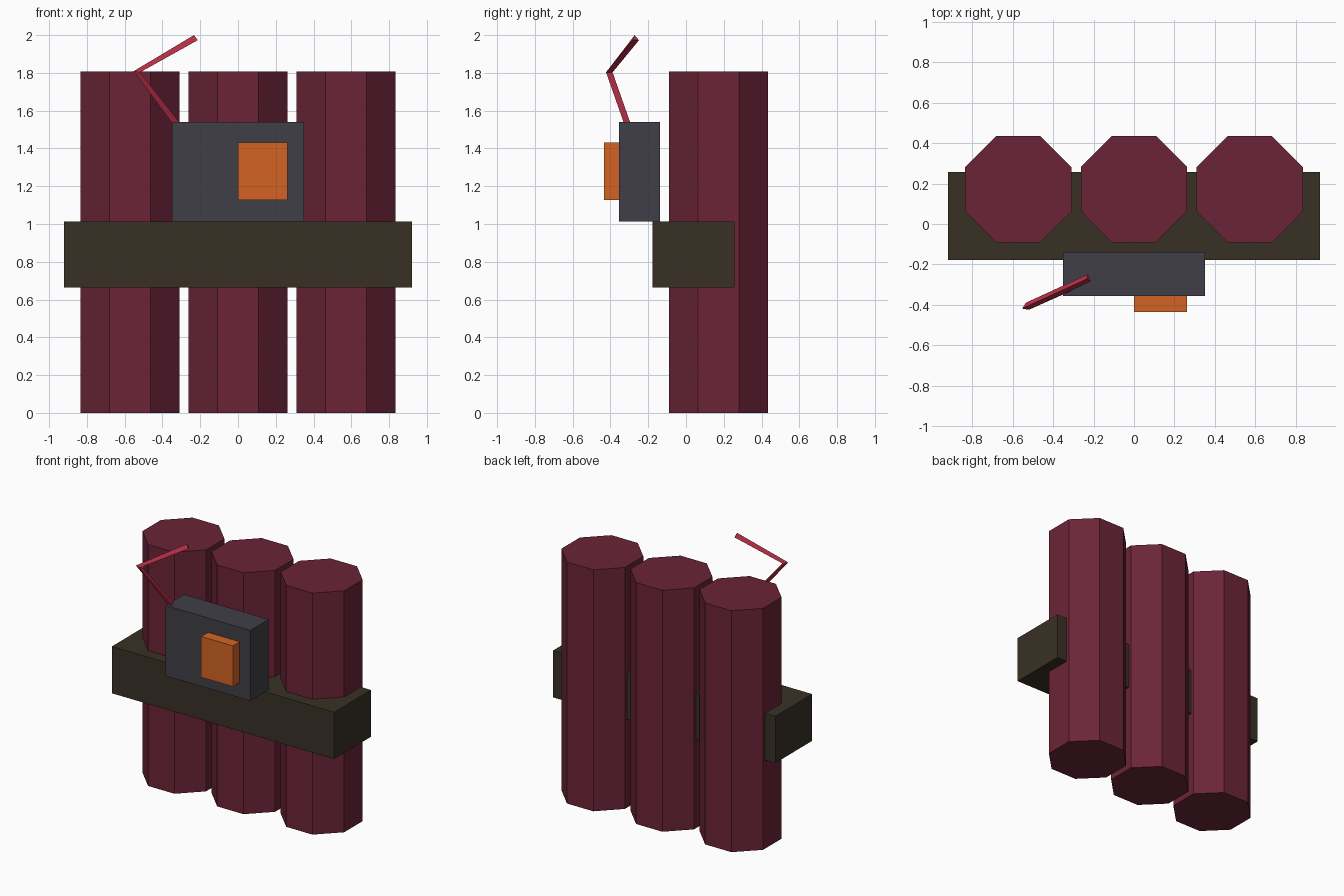
import bpy, bmesh, math
from mathutils import Vector

if "Cube" in bpy.data.objects:
    bpy.data.objects.remove(bpy.data.objects["Cube"])


def material(name, hex_code):
    def lin(c):
        c /= 255
        return c / 12.92 if c <= 0.04045 else ((c + 0.055) / 1.055) ** 2.4
    m = bpy.data.materials.new(name)
    m.diffuse_color = [lin(int(hex_code[i:i + 2], 16)) for i in (0, 2, 4)] + [1]
    m.use_nodes = True
    m.node_tree.nodes["Principled BSDF"].inputs["Base Color"].default_value = m.diffuse_color
    return m


maroon = material("maroon", "6B2437")
brown = material("dark brown", "393025")
grey = material("charcoal grey", "403F46")
orange = material("orange", "D46424")
red = material("wire red", "B52E45")


def finish(name, bm, mat):
    bmesh.ops.recalc_face_normals(bm, faces=bm.faces)
    me = bpy.data.meshes.new(name)
    bm.to_mesh(me)
    bm.free()
    me.materials.append(mat)
    bpy.context.collection.objects.link(bpy.data.objects.new(name, me))


def box(name, lo, hi, mat):
    bm = bmesh.new()
    bmesh.ops.create_cube(bm, size=1)
    for v in bm.verts:
        v.co = [lo[i] + (v.co[i] + 0.5) * (hi[i] - lo[i]) for i in range(3)]
    finish(name, bm, mat)


def prism(name, rings, mat):
    # Closed tube through matching rings of points
    bm = bmesh.new()
    rings = [[bm.verts.new(p) for p in r] for r in rings]
    n = len(rings[0])
    for a, b in zip(rings, rings[1:]):
        for i in range(n):
            j = (i + 1) % n
            bm.faces.new((a[i], a[j], b[j], b[i]))
    bm.faces.new(rings[0])
    bm.faces.new(rings[-1])
    finish(name, bm, mat)


# Three octagonal sticks
radius = 0.263 / math.cos(math.pi / 8)
for side, x in (("left", -0.572), ("middle", 0), ("right", 0.572)):
    rings = [[(x + radius * math.cos((k + 0.5) * math.pi / 4),
               0.172 + radius * math.sin((k + 0.5) * math.pi / 4), z)
              for k in range(8)] for z in (0, 1.807)]
    prism(side + "_stick", rings, maroon)

# Strap, timer case and button plate
box("strap", (-0.92, -0.178, 0.663), (0.92, 0.258, 1.013), brown)
box("timer_case", (-0.35, -0.355, 1.013), (0.35, -0.138, 1.54), grey)
box("timer_display", (0, -0.435, 1.127), (0.262, -0.355, 1.432), orange)

# Bent three-sided wire, ridge on the outside of the bend
path = [Vector(p) for p in ((-0.30, -0.305, 1.50), (-0.535, -0.41, 1.805),
                            (-0.225, -0.268, 1.982))]
d1 = (path[1] - path[0]).normalized()
d2 = (path[2] - path[1]).normalized()
across = d1.cross(d2).normalized()
rings = []
for p, d in zip(path, (d1, (d1 + d2).normalized(), d2)):
    out = d.cross(across).normalized()
    rings.append([p + across * 0.019 - out * 0.010,
                  p - across * 0.019 - out * 0.010,
                  p + out * 0.020])
prism("wire", rings, red)
